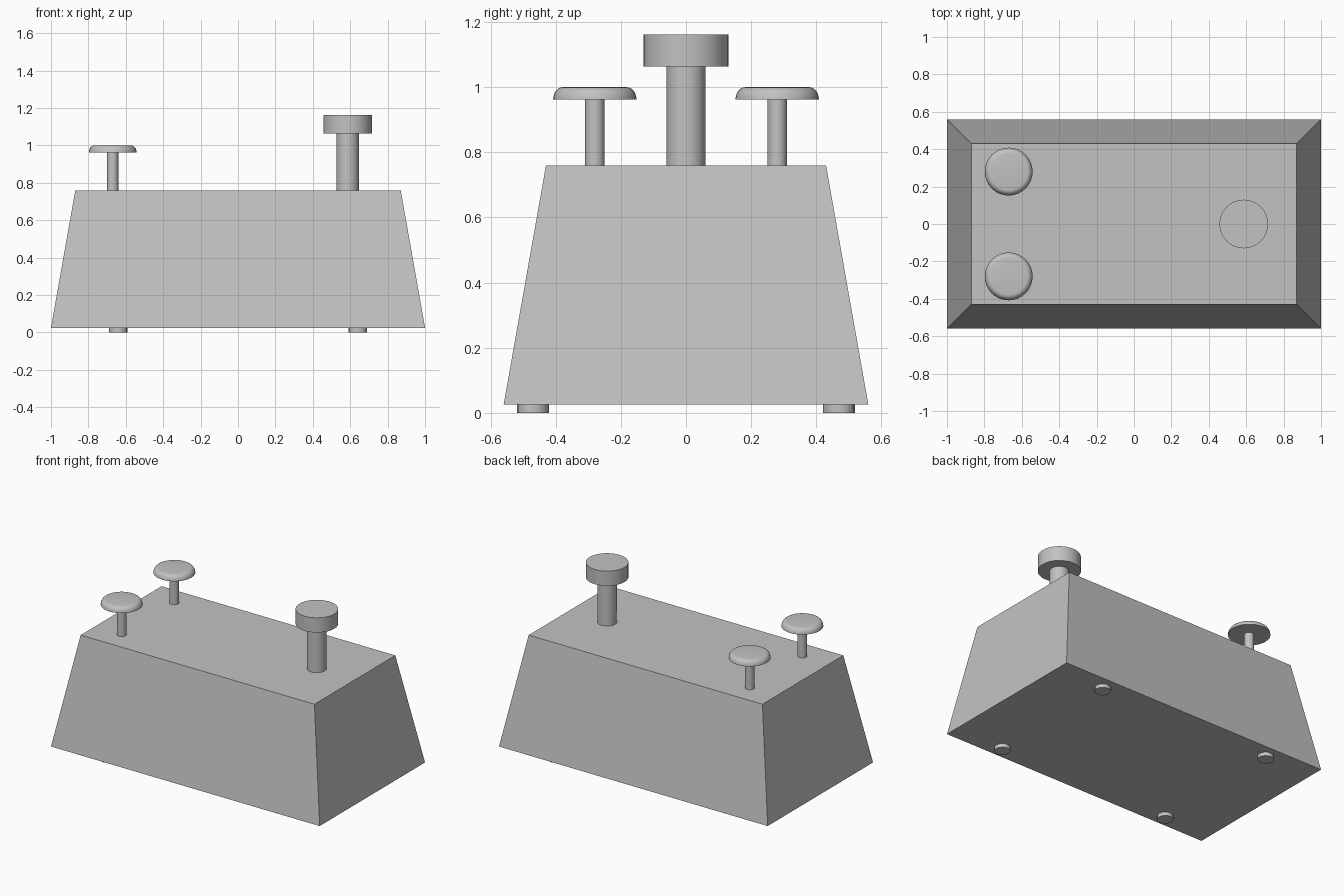
import bpy, bmesh, math

cube = bpy.data.objects.get("Cube")
if cube:
    bpy.data.objects.remove(cube, do_unlink=True)

grey = bpy.data.materials.new("plain grey")
grey.use_nodes = True
colour = (0.54, 0.54, 0.54, 1)
grey.diffuse_color = colour
grey.node_tree.nodes["Principled BSDF"].inputs["Base Color"].default_value = colour


def finish(name, bm, smooth=True):
    bmesh.ops.recalc_face_normals(bm, faces=bm.faces)
    mesh = bpy.data.meshes.new(name)
    bm.to_mesh(mesh)
    bm.free()
    mesh.materials.append(grey)
    obj = bpy.data.objects.new(name, mesh)
    bpy.context.collection.objects.link(obj)
    if smooth:
        bpy.ops.object.select_all(action='DESELECT')
        obj.select_set(True)
        bpy.context.view_layer.objects.active = obj
        bpy.ops.object.shade_smooth_by_angle(angle=math.radians(40))
    return obj


def lathe(name, x, y, profile, sides=32):
    """Closed solid of revolution from (radius, height) rings."""
    bm = bmesh.new()
    rings = []
    for r, z in profile:
        rings.append([bm.verts.new((x + r * math.cos(math.tau * i / sides),
                                    y + r * math.sin(math.tau * i / sides), z))
                      for i in range(sides)])
    for low, high in zip(rings, rings[1:]):
        for i in range(sides):
            j = (i + 1) % sides
            bm.faces.new((low[i], low[j], high[j], high[i]))
    bm.faces.new(rings[0])
    bm.faces.new(rings[-1])
    return finish(name, bm)


# Tapered case
BASE, DECK = 0.025, 0.76
bm = bmesh.new()
bmesh.ops.create_cube(bm, size=2)
for v in bm.verts:
    top = v.co.z > 0
    v.co.x *= 0.87 if top else 1.0
    v.co.y *= 0.43 if top else 0.56
    v.co.z = DECK if top else BASE
finish("case", bm, smooth=False)

# Four feet
for x, x_name in ((-0.64, "right"), (0.64, "left")):
    for y, y_name in ((-0.47, "front"), (0.47, "back")):
        lathe(f"{y_name}_{x_name}_foot", x, y, [(0.049, 0), (0.049, BASE)], 16)

# Pair of small buttons with rounded caps
arc = [math.radians(a) for a in range(0, 91, 15)]
cap = [(0.098 + 0.03 * math.cos(a), 0.963 + 0.037 * math.sin(a)) for a in arc]
for y, side in ((-0.28, "front"), (0.28, "back")):
    lathe(f"{side}_button_stem", -0.67, y, [(0.03, DECK), (0.03, 0.965)], 16)
    lathe(f"{side}_button_cap", -0.67, y, cap)

# Large plunger
lathe("plunger_stem", 0.587, 0, [(0.06, DECK), (0.06, 1.065)], 16)
lathe("plunger_cap", 0.587, 0, [(0.13, 1.063), (0.13, 1.162)])
